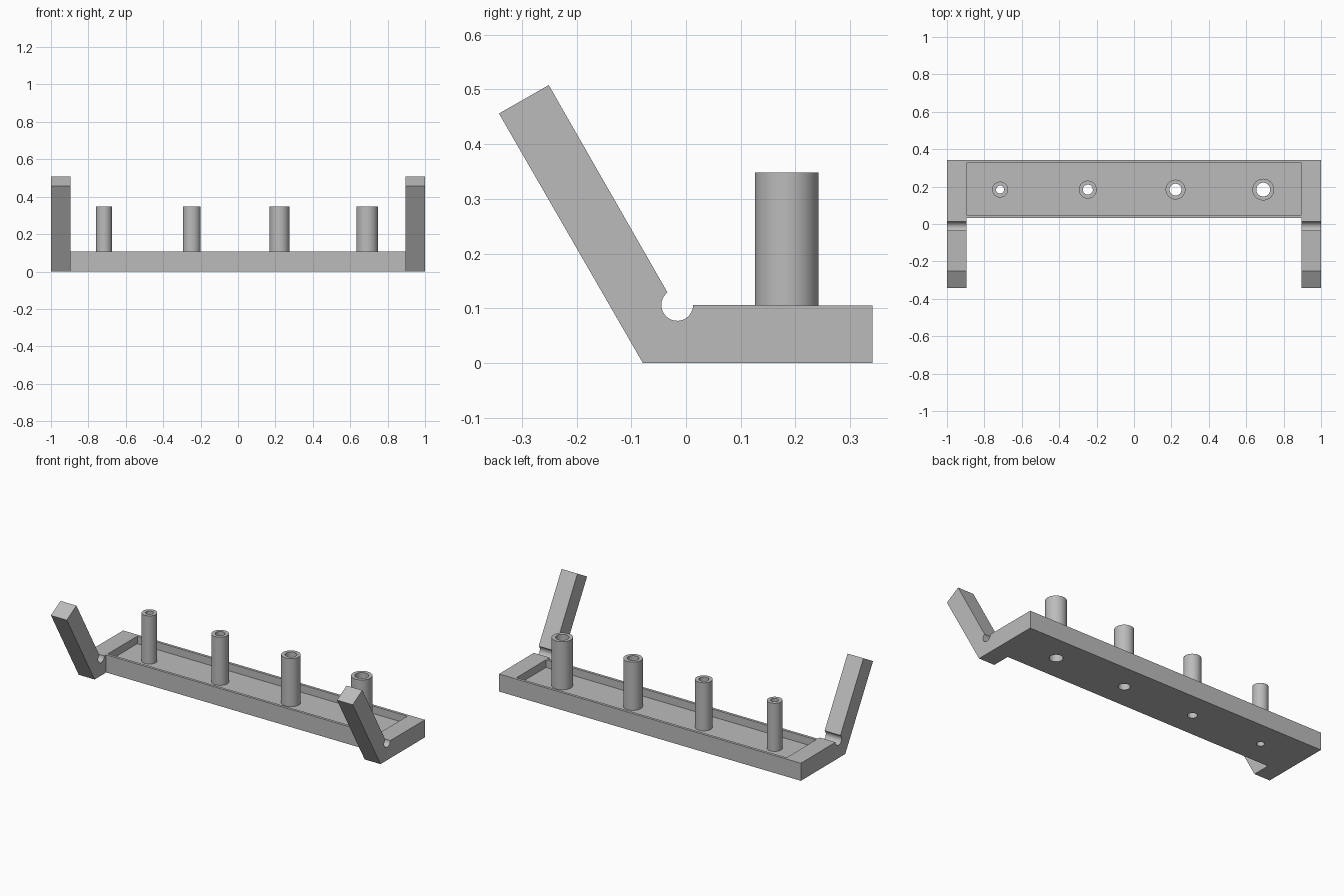
import bpy, bmesh, math
from mathutils import Matrix

default = bpy.data.objects.get("Cube")
if default:
    bpy.data.objects.remove(default, do_unlink=True)

grey = bpy.data.materials.new("plain grey")
grey.use_nodes = True
grey.diffuse_color = (0.5, 0.5, 0.5, 1)
grey.node_tree.nodes["Principled BSDF"].inputs["Base Color"].default_value = (0.5, 0.5, 0.5, 1)

BASE_TOP, FLOOR, PEG_TOP = 0.105, 0.06, 0.348
BACK, TRAY_FRONT, RIM = 0.341, 0.031, 0.016
INNER_X, PEG_Y = 0.895, 0.184


def add_object(name, bm):
    bmesh.ops.recalc_face_normals(bm, faces=bm.faces[:])
    mesh = bpy.data.meshes.new(name)
    bm.to_mesh(mesh)
    bm.free()
    mesh.materials.append(grey)
    obj = bpy.data.objects.new(name, mesh)
    bpy.context.collection.objects.link(obj)
    return obj


def box(name, low, high):
    bm = bmesh.new()
    size = [b - a for a, b in zip(low, high)]
    mid = [(a + b) / 2 for a, b in zip(low, high)]
    bmesh.ops.create_cube(bm, size=1, matrix=Matrix.Translation(mid) @ Matrix.Diagonal((*size, 1)))
    return add_object(name, bm)


def cylinder(name, radius, x, low, high):
    bm = bmesh.new()
    bmesh.ops.create_cone(bm, cap_ends=True, segments=48, radius1=radius, radius2=radius,
                          depth=high - low,
                          matrix=Matrix.Translation((x, PEG_Y, (low + high) / 2)))
    return add_object(name, bm)


def tube(name, outer, inner, x, low, high):
    bm = bmesh.new()
    loop = [(inner, low), (outer, low), (outer, high), (inner, high)]
    verts = [bm.verts.new((r, 0, z)) for r, z in loop]
    edges = [bm.edges.new((verts[i], verts[(i + 1) % 4])) for i in range(4)]
    bmesh.ops.spin(bm, geom=verts + edges, cent=(0, 0, 0), axis=(0, 0, 1),
                   angle=math.tau, steps=48, use_merge=True)
    bmesh.ops.remove_doubles(bm, verts=bm.verts[:], dist=0.0001)
    bmesh.ops.translate(bm, verts=bm.verts[:], vec=(x, PEG_Y, 0))
    return add_object(name, bm)


def cut(target, cutter):
    cutter.hide_render = True
    cutter.hide_viewport = False
    mod = target.modifiers.new("cut", 'BOOLEAN')
    mod.operation = 'DIFFERENCE'
    mod.solver = 'EXACT'
    mod.object = cutter
    bpy.ops.object.select_all(action='DESELECT')
    bpy.context.view_layer.objects.active = target
    target.select_set(True)
    bpy.ops.object.modifier_apply(modifier=mod.name)
    bpy.data.objects.remove(cutter, do_unlink=True)


def smooth(obj):
    bpy.ops.object.select_all(action='DESELECT')
    bpy.context.view_layer.objects.active = obj
    obj.select_set(True)
    bpy.ops.object.shade_smooth_by_angle(angle=math.radians(30))


# Side profile with leaning arm and round relief notch
profile = [(-0.079, 0), (BACK, 0), (BACK, BASE_TOP)]
for i in range(25):
    a = math.radians(-i * 232 / 24)
    profile.append((-0.016 + 0.029 * math.cos(a), BASE_TOP + 0.001 + 0.029 * math.sin(a)))
profile += [(-0.251, 0.508), (-0.342, 0.456)]

bm = bmesh.new()
face = bm.faces.new([bm.verts.new((-1, y, z)) for y, z in profile])
side = bmesh.ops.extrude_face_region(bm, geom=[face])["geom"]
bmesh.ops.translate(bm, verts=[v for v in side if isinstance(v, bmesh.types.BMVert)], vec=(2, 0, 0))
tray = add_object("tray_with_arms", bm)

# Clear the span between the arms, then sink the tray
cut(tray, box("span_cutter", (-INNER_X, -1, -1), (INNER_X, TRAY_FRONT, 1)))
cut(tray, box("recess_cutter", (-INNER_X, TRAY_FRONT + RIM, FLOOR), (INNER_X, BACK - RIM, 1)))

# Hollow pegs of growing diameter, open through the floor
for i in range(4):
    x = -0.716 + i * 0.469
    outer = 0.0425 + i * 0.0052
    inner = outer - 0.021
    cut(tray, cylinder("hole_cutter", inner, x, -0.1, FLOOR + 0.1))
    smooth(tube(f"peg_{i + 1}", outer, inner, x, FLOOR, PEG_TOP))
smooth(tray)
